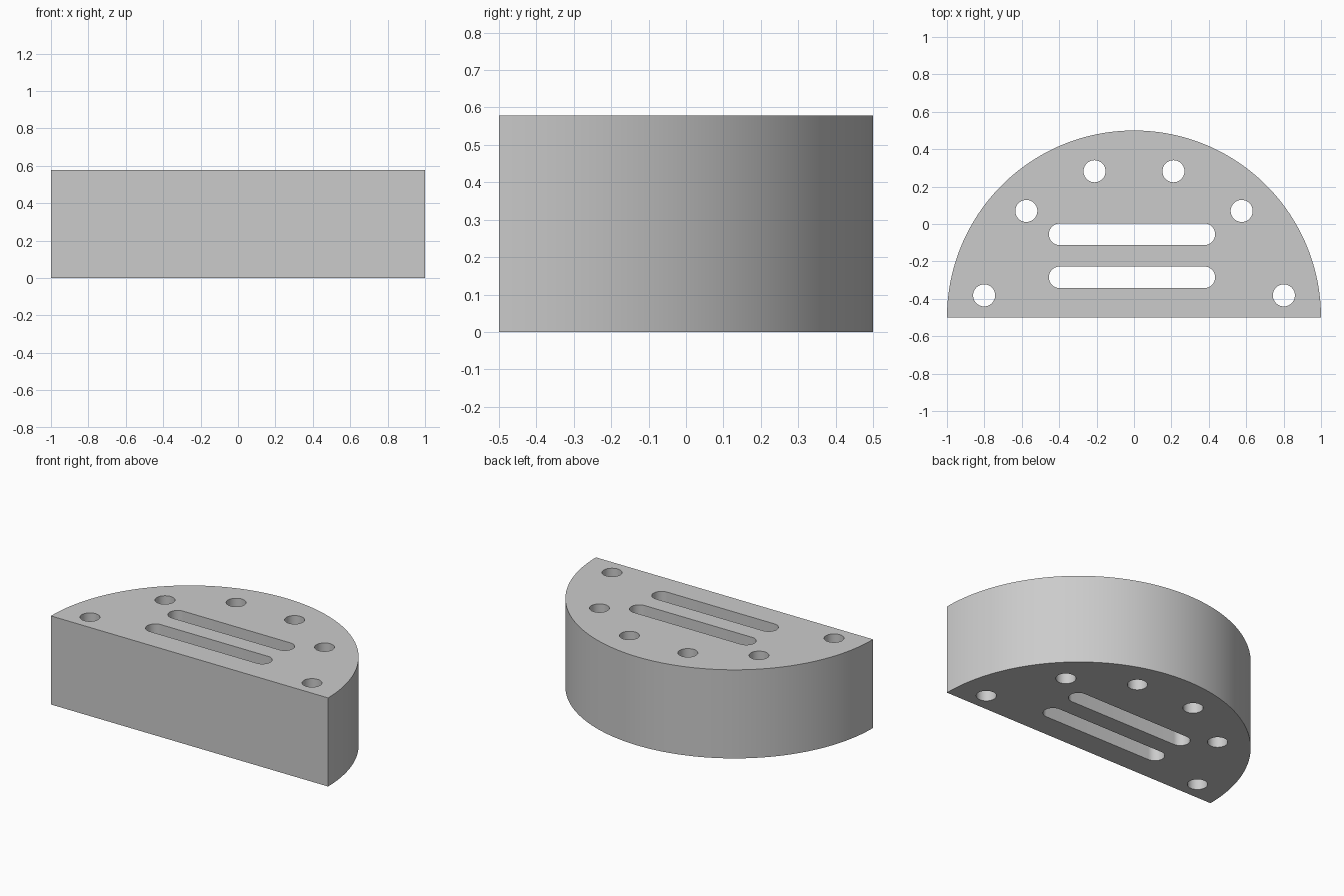
import bpy
import bmesh
from math import sin, cos, pi, radians

if "Cube" in bpy.data.objects:
    bpy.data.objects.remove(bpy.data.objects["Cube"])

HEIGHT = 0.578
BASE_Y = -0.5
HOLE_R = 0.059


def arc(cx, cy, r, start, end, steps):
    """Points along an arc, both ends included (degrees)."""
    angles = [radians(start + (end - start) * i / steps) for i in range(steps + 1)]
    return [(cx + r * cos(a), cy + r * sin(a)) for a in angles]


def hole(cx, cy):
    return arc(cx, cy, HOLE_R, 0, 360, 40)[:-1]


def slot(x0, x1, cy, r=0.058):
    return arc(x1 - r, cy, r, -90, 90, 20) + arc(x0 + r, cy, r, 90, 270, 20)


# Half-disc outline, closed by the flat front
loops = [arc(0, BASE_Y, 1.0, 0, 180, 96)]

# Round holes on a concentric arc, mirrored left and right
for deg in (8.4, 44.7, 74.9):
    x, y = 0.81 * cos(radians(deg)), BASE_Y + 0.81 * sin(radians(deg))
    loops += [hole(x, y), hole(-x, y)]

# Two long parallel slots
for y in (-0.055, -0.285):
    loops.append(slot(-0.455, 0.434, y))

# Fill the profile around the openings and extrude it upwards
bm = bmesh.new()
for pts in loops:
    verts = [bm.verts.new((x, y, 0)) for x, y in pts]
    for a, b in zip(verts, verts[1:] + verts[:1]):
        bm.edges.new((a, b))
bmesh.ops.triangle_fill(bm, use_beauty=True, use_dissolve=False,
                        edges=bm.edges[:], normal=(0, 0, 1))
top = bmesh.ops.extrude_face_region(bm, geom=bm.faces[:], use_keep_orig=True)
bmesh.ops.translate(bm, vec=(0, 0, HEIGHT),
                    verts=[g for g in top["geom"] if isinstance(g, bmesh.types.BMVert)])
bmesh.ops.recalc_face_normals(bm, faces=bm.faces[:])

mesh = bpy.data.meshes.new("perforated_half_disc")
bm.to_mesh(mesh)
bm.free()
block = bpy.data.objects.new("perforated_half_disc", mesh)
bpy.context.collection.objects.link(block)

# Smooth curved walls, crisp rims
bpy.context.view_layer.objects.active = block
block.select_set(True)
bpy.ops.object.shade_smooth_by_angle(angle=radians(30))
